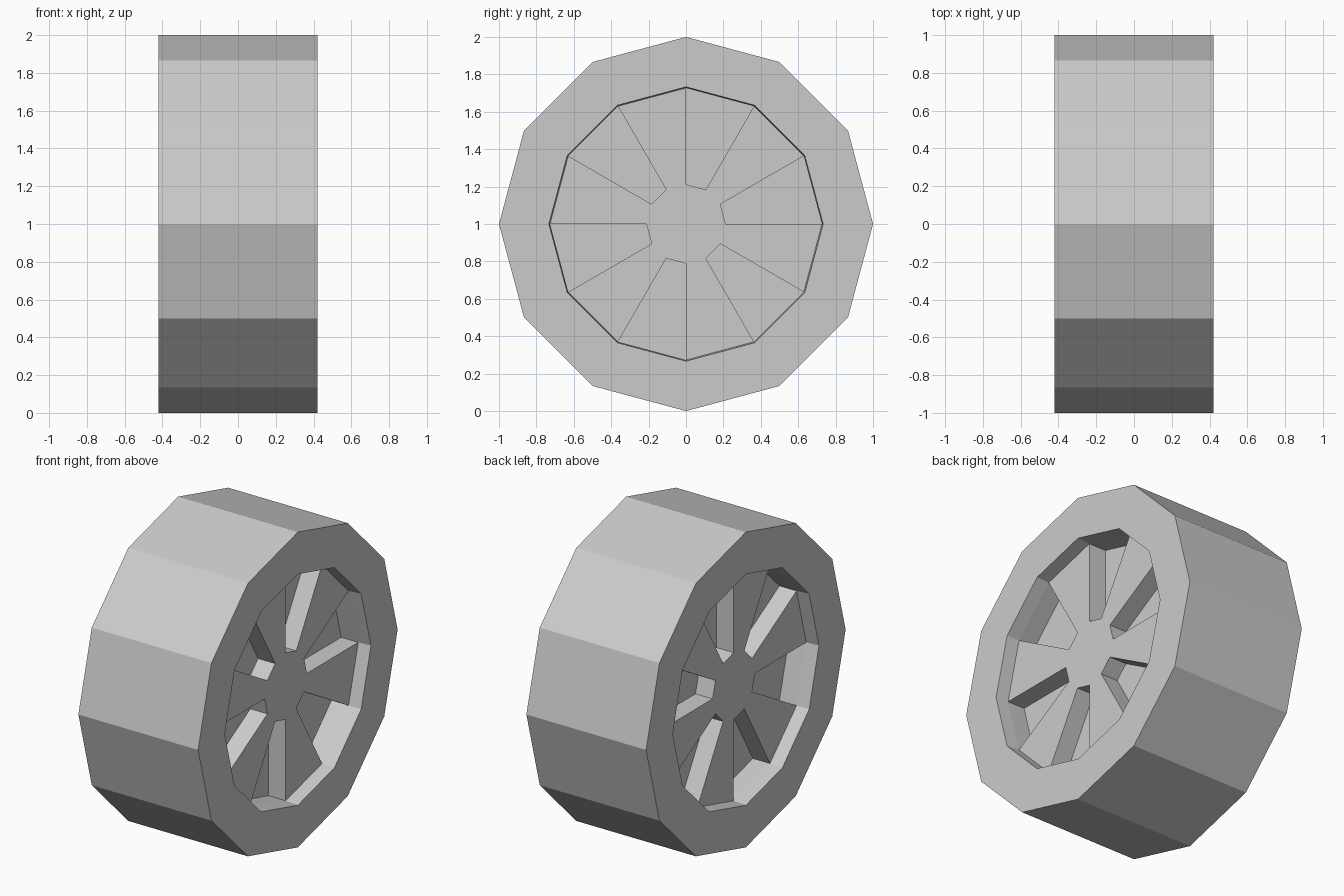
import bpy, bmesh, math

if "Cube" in bpy.data.objects:
    bpy.data.objects.remove(bpy.data.objects["Cube"])

SIDES = 12
HALF_WIDTH = 0.42      # tyre sidewall
SPOKE_X = 0.335        # face of spokes and hub
POCKET_X = 0.215       # floor of the pockets between spokes
R_TYRE, R_LIP, R_RIM, R_HUB = 1.0, 0.733, 0.727, 0.212

bm = bmesh.new()


def pt(x, r, i):
    a = math.tau * i / SIDES
    return (x, r * math.cos(a), 1 + r * math.sin(a))


def face(points):
    bm.faces.new([bm.verts.new(p) for p in points])


def band(i, *profile):
    """Strip of flat faces in sector i following (x, radius) points."""
    for (xa, ra), (xb, rb) in zip(profile, profile[1:]):
        face([pt(xa, ra, i), pt(xa, ra, i + 1), pt(xb, rb, i + 1), pt(xb, rb, i)])


for i in range(SIDES):
    # tread
    band(i, (-HALF_WIDTH, R_TYRE), (HALF_WIDTH, R_TYRE))
    for s in (-1, 1):
        xo, xs, xp = s * HALF_WIDTH, s * SPOKE_X, s * POCKET_X
        # sidewall and inner lip
        band(i, (xo, R_TYRE), (xo, R_LIP), (xs, R_RIM))
        if i % 2 == 0:
            # pocket: outer wall, floor, hub wall, and the two spoke sides
            band(i, (xs, R_RIM), (xp, R_RIM), (xp, R_HUB), (xs, R_HUB))
            for k in (i, i + 1):
                face([pt(xs, R_RIM, k), pt(xp, R_RIM, k),
                      pt(xp, R_HUB, k), pt(xs, R_HUB, k)])
        else:
            # spoke face
            band(i, (xs, R_RIM), (xs, R_HUB))

# hub caps
for s in (-1, 1):
    face([pt(s * SPOKE_X, R_HUB, i) for i in range(SIDES)])

bmesh.ops.remove_doubles(bm, verts=bm.verts[:], dist=1e-4)
bmesh.ops.recalc_face_normals(bm, faces=bm.faces[:])

mesh = bpy.data.meshes.new("wheel")
bm.to_mesh(mesh)
bm.free()
bpy.context.collection.objects.link(bpy.data.objects.new("wheel", mesh))
